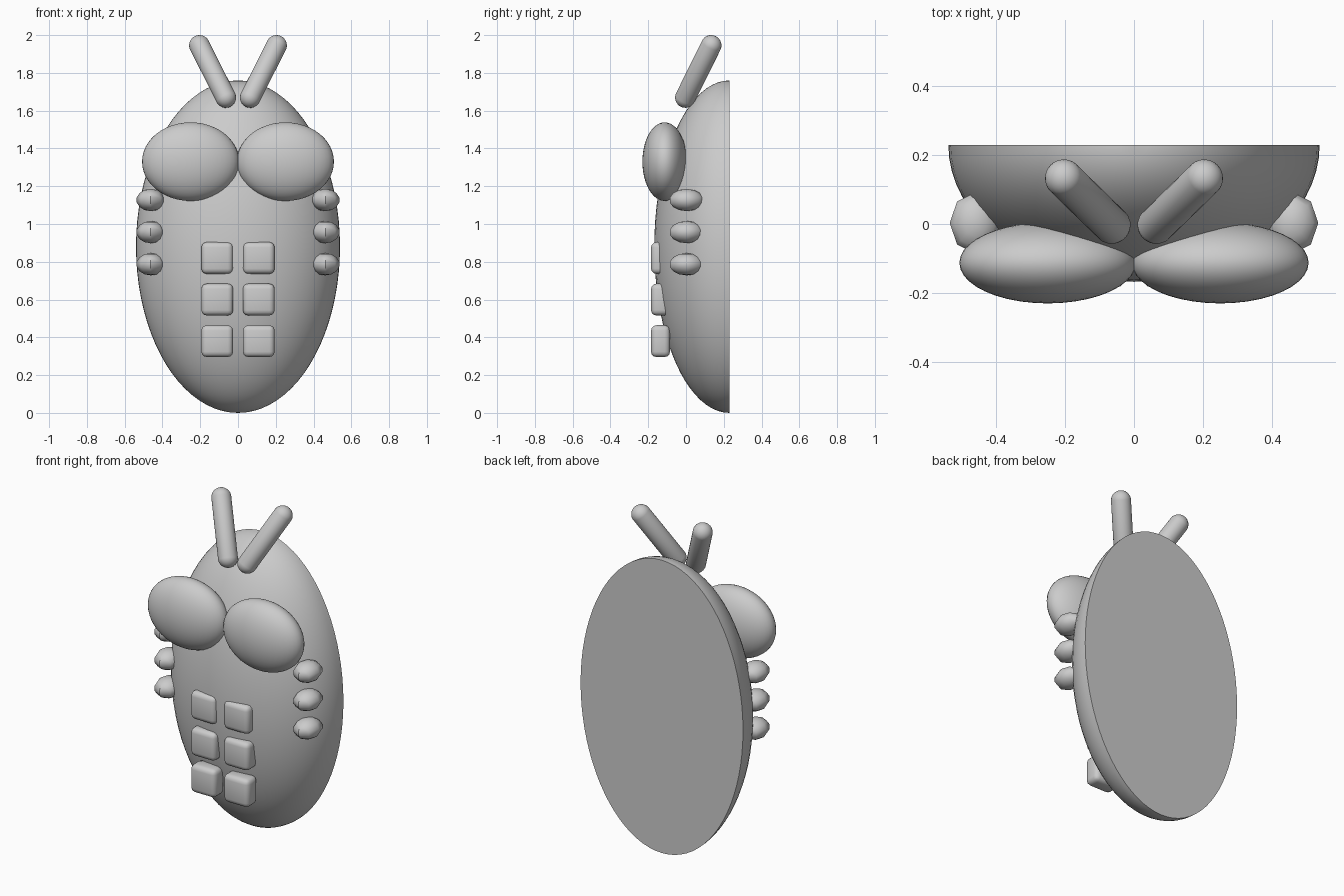
import bpy, bmesh, math
from mathutils import Vector, Matrix

if "Cube" in bpy.data.objects:
    bpy.data.objects.remove(bpy.data.objects["Cube"])


def finish(name, bm, angle=40):
    bmesh.ops.recalc_face_normals(bm, faces=bm.faces)
    me = bpy.data.meshes.new(name)
    bm.to_mesh(me)
    bm.free()
    ob = bpy.data.objects.new(name, me)
    bpy.context.collection.objects.link(ob)
    bpy.ops.object.select_all(action='DESELECT')
    ob.select_set(True)
    bpy.context.view_layer.objects.active = ob
    bpy.ops.object.shade_smooth_by_angle(angle=math.radians(angle))
    return ob


def ellipsoid(center, radii, u, v):
    bm = bmesh.new()
    bmesh.ops.create_uvsphere(bm, u_segments=u, v_segments=v, radius=1)
    bmesh.ops.scale(bm, vec=radii, verts=bm.verts)
    bmesh.ops.translate(bm, vec=center, verts=bm.verts)
    return bm


def capsule(a, b, r):
    # sphere split at its equator, upper half pushed along the axis
    a, b = Vector(a), Vector(b)
    d = b - a
    bm = bmesh.new()
    bmesh.ops.create_uvsphere(bm, u_segments=24, v_segments=13, radius=r)
    for v in bm.verts:
        if v.co.z > 0:
            v.co.z += d.length
    rot = d.to_track_quat('Z', 'Y').to_matrix().to_4x4()
    bm.transform(Matrix.Translation(a) @ rot)
    return bm


# Body: half egg with a flat back
bm = ellipsoid((0, 0.23, 0.887), (0.54, 0.398, 0.88), 64, 40)
cut = bmesh.ops.bisect_plane(bm, geom=bm.verts[:] + bm.edges[:] + bm.faces[:], dist=1e-5,
                             plane_co=(0, 0.23, 0), plane_no=(0, 1, 0), clear_outer=True)
bmesh.ops.holes_fill(bm, edges=[e for e in bm.edges if e.is_boundary])
bm.transform(Matrix.Translation((0, 0, -min(v.co.z for v in bm.verts))))
finish("body", bm)

for side, s in (("left", -1), ("right", 1)):
    # Large eyes
    finish(f"eye_{side}", ellipsoid((s * 0.251, -0.113, 1.33), (0.257, 0.118, 0.208), 40, 24))

    # Antennae
    finish(f"antenna_{side}", capsule((s * 0.065, -0.003, 1.67), (s * 0.204, 0.133, 1.945), 0.055))

    # Stubby low-poly side legs
    for i, z in enumerate((1.127, 0.957, 0.787)):
        finish(f"leg_{side}_{i + 1}", ellipsoid((s * 0.462, 0.003, z), (0.076, 0.091, 0.059), 8, 7))

    # Rounded belly plates
    for i, z in enumerate((0.82, 0.60, 0.38)):
        bm = bmesh.new()
        bmesh.ops.create_cube(bm, size=1)
        bmesh.ops.scale(bm, vec=(0.168, 0.1, 0.168), verts=bm.verts)
        bmesh.ops.bevel(bm, geom=bm.edges[:], offset=0.028, segments=3, profile=0.5, affect='EDGES')
        bmesh.ops.translate(bm, vec=(s * 0.11, -0.135, z), verts=bm.verts)
        finish(f"belly_plate_{side}_{i + 1}", bm)
